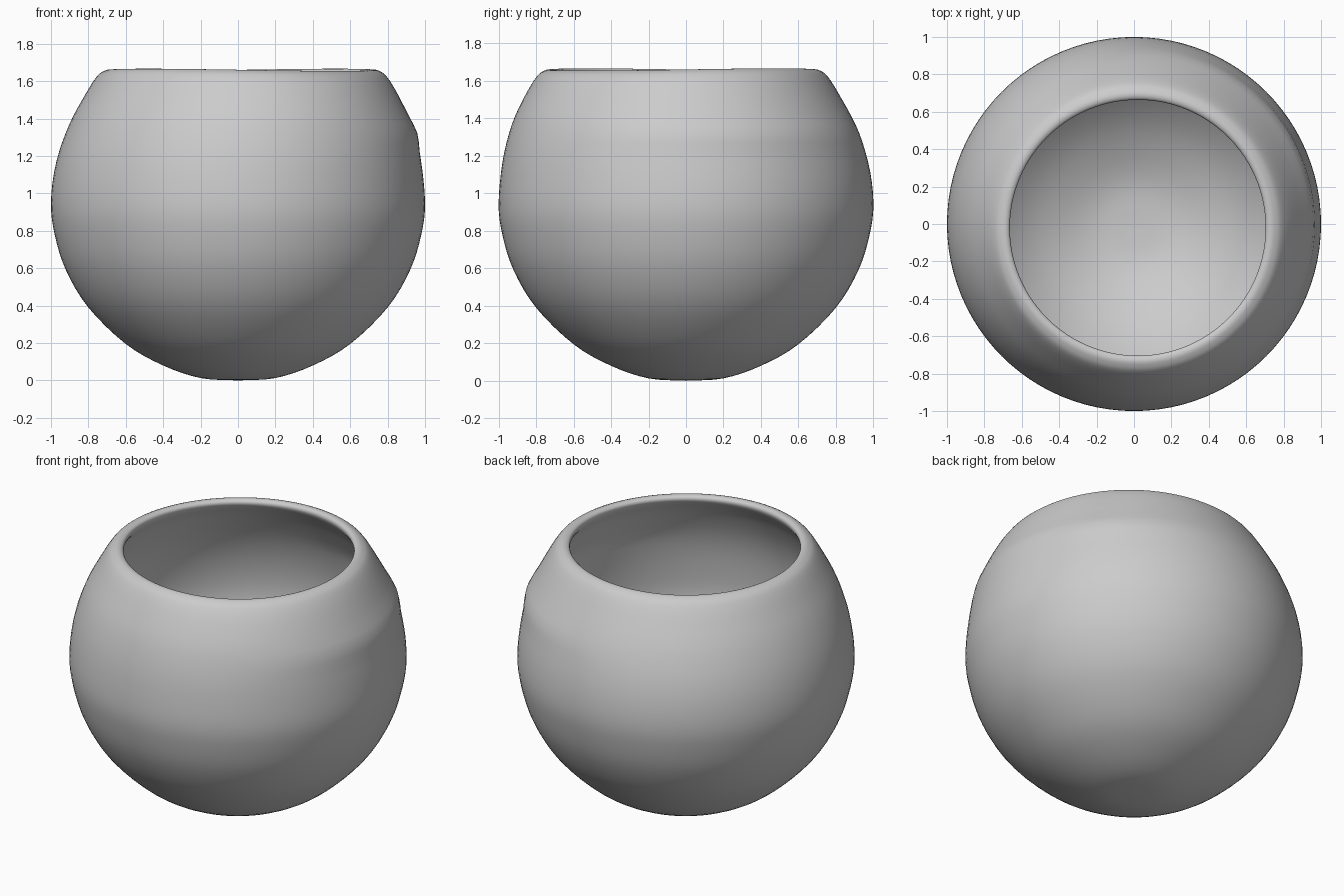
import bpy, bmesh, math
from mathutils import Vector

if "Cube" in bpy.data.objects:
    bpy.data.objects.remove(bpy.data.objects["Cube"])

SEGMENTS = 96
STEPS = 4

# Wall cross-section (radius, height): outside base, up over the lip, down the inside
OUTER = [(0.0, 0.0), (0.2, 0.013), (0.4, 0.08), (0.6, 0.195), (0.8, 0.39),
         (0.92, 0.59), (0.98, 0.78), (1.0, 0.95), (0.975, 1.17), (0.915, 1.37),
         (0.835, 1.53), (0.775, 1.625)]
LIP = [(0.735, 1.655), (0.705, 1.66), (0.685, 1.645), (0.695, 1.61)]
INNER = [(0.77, 1.51), (0.86, 1.34), (0.915, 1.16), (0.94, 0.95), (0.92, 0.79),
         (0.865, 0.62), (0.75, 0.435), (0.57, 0.26), (0.38, 0.145), (0.2, 0.08), (0.0, 0.065)]


def smooth_path(points, steps):
    """Catmull-Rom curve through the points."""
    pts = [Vector(p) for p in points]
    pts = [2 * pts[0] - pts[1]] + pts + [2 * pts[-1] - pts[-2]]
    path = []
    for a, b, c, d in zip(pts, pts[1:], pts[2:], pts[3:]):
        for i in range(steps):
            t = i / steps
            path.append(0.5 * (2 * b + (c - a) * t + (2 * a - 5 * b + 4 * c - d) * t**2
                               + (3 * b - a - 3 * c + d) * t**3))
    return path + [pts[-2]]


def hand_shaped(r, z, angle):
    """Offset the neck a little, with a soft shoulder ridge and an uneven lip."""
    ridge = 0.018 * math.exp(-((z - 1.32) / 0.07)**2) * max(0, math.cos(angle - 0.4))**2
    r += ridge
    neck = min(1, max(0, (z - 1.0) / 0.6))
    neck = neck * neck * (3 - 2 * neck)
    if z > 1.55:
        z += 0.006 * math.sin(2 * angle) * (z - 1.55) / 0.11
    return (r * math.cos(angle) + 0.02 * neck, r * math.sin(angle) - 0.02 * neck, z)


# Revolved bowl
bm = bmesh.new()
path = smooth_path(OUTER + LIP + INNER, STEPS)
rings = []
for r, z in path:
    if r < 1e-5:
        rings.append([bm.verts.new((0, 0, z))] * SEGMENTS)
    else:
        rings.append([bm.verts.new(hand_shaped(r, z, math.tau * i / SEGMENTS))
                      for i in range(SEGMENTS)])
for low, high in zip(rings, rings[1:]):
    for i in range(SEGMENTS):
        j = (i + 1) % SEGMENTS
        corners = list(dict.fromkeys((low[i], low[j], high[j], high[i])))
        bm.faces.new(corners)
bmesh.ops.recalc_face_normals(bm, faces=bm.faces)
for f in bm.faces:
    f.smooth = True
mesh = bpy.data.meshes.new("round_bowl")
bm.to_mesh(mesh)
bm.free()

# Plain grey finish
grey = bpy.data.materials.new("light_grey")
grey.diffuse_color = (0.6, 0.6, 0.6, 1)
grey.use_nodes = True
grey.node_tree.nodes["Principled BSDF"].inputs["Base Color"].default_value = grey.diffuse_color
mesh.materials.append(grey)
bowl = bpy.data.objects.new("round_bowl", mesh)
bpy.context.collection.objects.link(bowl)
